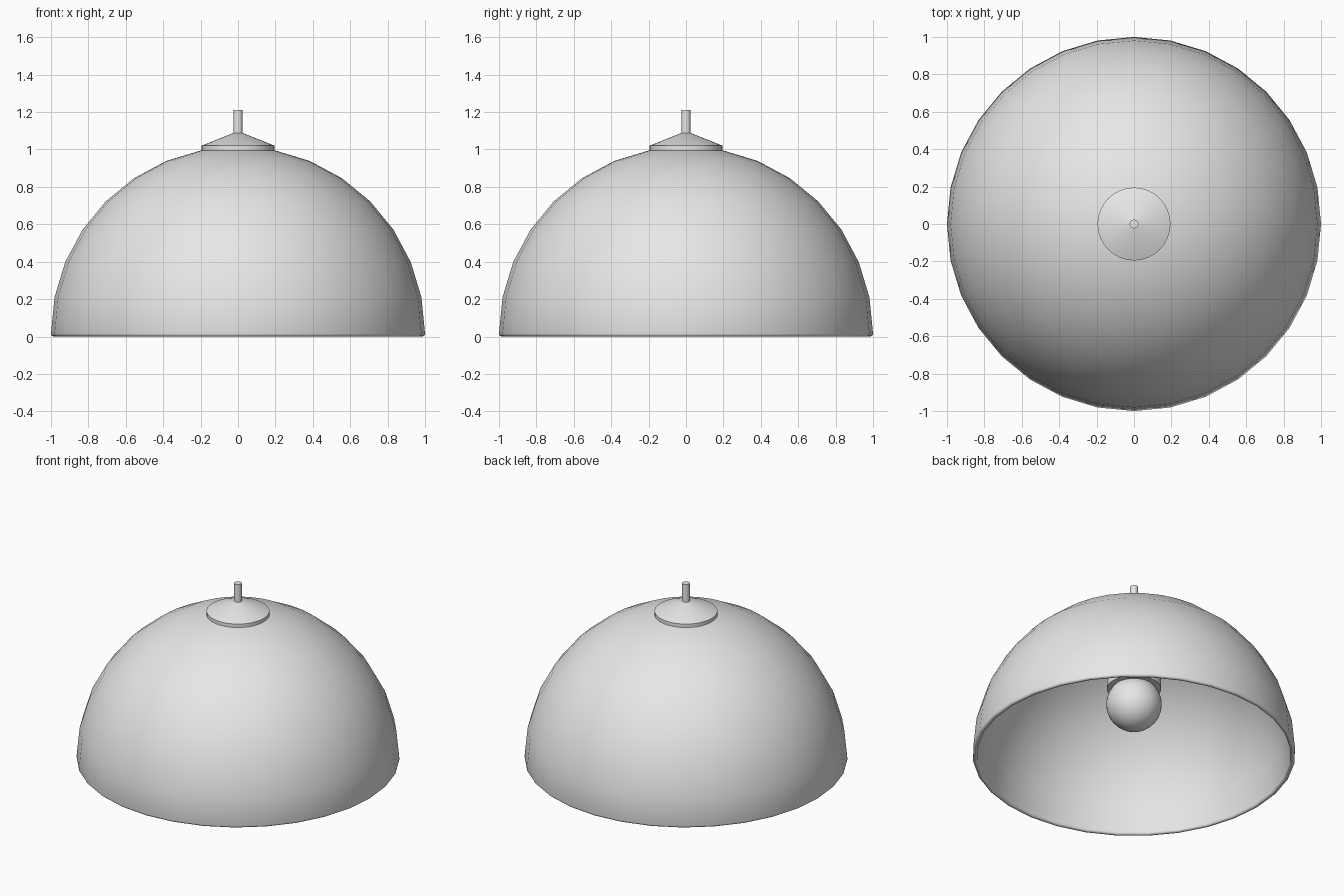
import bpy
import bmesh
from math import sin, cos, pi, radians

cube = bpy.data.objects.get("Cube")
if cube:
    bpy.data.objects.remove(cube, do_unlink=True)

grey = bpy.data.materials.new("light_grey")
grey.use_nodes = True
grey.diffuse_color = (0.8, 0.8, 0.8, 1)
grey.node_tree.nodes["Principled BSDF"].inputs["Base Color"].default_value = (0.8, 0.8, 0.8, 1)


def lathe(name, profile, sides=32):
    """Revolve a (radius, height) profile around the z axis."""
    bm = bmesh.new()
    verts = [bm.verts.new((r, 0, z)) for r, z in profile]
    edges = [bm.edges.new(pair) for pair in zip(verts, verts[1:])]
    bmesh.ops.spin(bm, geom=verts + edges, cent=(0, 0, 0), axis=(0, 0, 1),
                   angle=2 * pi, steps=sides, use_merge=False)
    bmesh.ops.remove_doubles(bm, verts=bm.verts, dist=0.0005)
    bmesh.ops.recalc_face_normals(bm, faces=bm.faces)
    mesh = bpy.data.meshes.new(name)
    bm.to_mesh(mesh)
    bm.free()
    mesh.materials.append(grey)
    obj = bpy.data.objects.new(name, mesh)
    bpy.context.collection.objects.link(obj)
    bpy.ops.object.select_all(action='DESELECT')
    obj.select_set(True)
    bpy.context.view_layer.objects.active = obj
    bpy.ops.object.shade_smooth_by_angle(angle=radians(40))
    return obj


def arc(radius, height, start, end, steps, centre=0):
    """Profile points along a circular arc, angles in degrees."""
    angles = [radians(start + (end - start) * i / steps) for i in range(steps + 1)]
    return [(centre + radius * cos(a), height + radius * sin(a)) for a in angles]


# Hollow dome: outer skin, rounded rim, inner skin
thick = 0.03
rim_z = thick / 2
outer = arc(1, rim_z, 90, 0, 8)
rim = arc(thick / 2, rim_z, 0, -180, 6, centre=1 - thick / 2)
inner = arc(1 - thick, rim_z, 0, 90, 8)
lathe("shade_dome", outer + rim[1:-1] + inner)

# Conical cap and cord stub on top
lathe("top_cap", [(0, 0.985), (0.195, 0.985), (0.195, 1.02), (0.02, 1.09), (0, 1.09)])
lathe("cord_stub", [(0, 1.05), (0.024, 1.05), (0.024, 1.21), (0, 1.21)], 16)

# Lamp holder and bulb inside the dome
lathe("bulb_socket", [(0, 0.48), (0.168, 0.48), (0.168, 0.96), (0, 0.96)])
lathe("bulb", arc(0.172, 0.37, -90, 90, 16))
